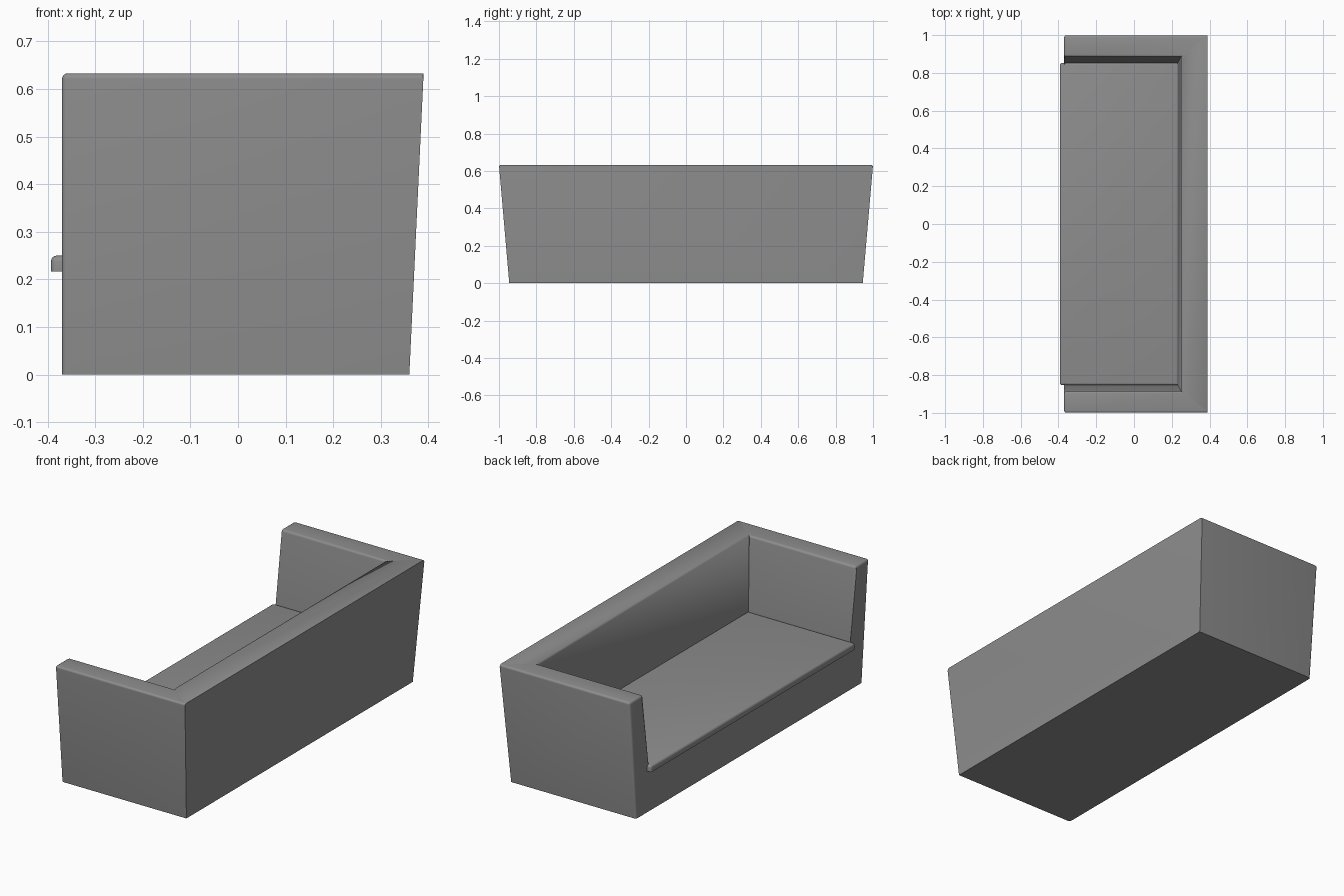
import bpy
import bmesh

if "Cube" in bpy.data.objects:
    bpy.data.objects.remove(bpy.data.objects["Cube"], do_unlink=True)

# Single upholstery colour
grey = bpy.data.materials.new("grey_upholstery")
grey.use_nodes = True
colour = (0.27, 0.27, 0.27, 1)
grey.diffuse_color = colour
grey.node_tree.nodes["Principled BSDF"].inputs["Base Color"].default_value = colour

HEIGHT, SEAT, FRONT = 0.633, 0.217, -0.37


def finish(bm, name, angle):
    bmesh.ops.recalc_face_normals(bm, faces=bm.faces)
    mesh = bpy.data.meshes.new(name)
    bm.to_mesh(mesh)
    bm.free()
    obj = bpy.data.objects.new(name, mesh)
    bpy.context.collection.objects.link(obj)
    mesh.materials.append(grey)
    bpy.ops.object.select_all(action="DESELECT")
    obj.select_set(True)
    bpy.context.view_layer.objects.active = obj
    bpy.ops.object.shade_smooth_by_angle(angle=angle)
    return obj


def section(bm, z, back, half):
    """Four plan corners on the flared walls at height z: front right round to front left."""
    t = z / HEIGHT
    x, y = back + 0.03 * t, half + 0.055 * t
    corners = [(FRONT, -y), (x, -y), (x, y), (FRONT, y)]
    return [bm.verts.new((px, py, z)) for px, py in corners]


# Sofa frame: flared back and arms around a sunken seat deck
bm = bmesh.new()
base = section(bm, 0, 0.36, 0.945)
rim = section(bm, HEIGHT, 0.36, 0.945)
inner = section(bm, HEIGHT, 0.22, 0.831)
deck = section(bm, SEAT, 0.22, 0.831)
for low, high in ((base, rim), (rim, inner), (inner, deck)):
    for i in range(3):
        bm.faces.new((low[i], low[i + 1], high[i + 1], high[i]))
bm.faces.new(base)
bm.faces.new(deck)
bm.faces.new((base[0], rim[0], inner[0], deck[0], deck[3], inner[3], rim[3], base[3]))

# Round the arm tops and arm fronts, leaving the back edges crisp
soft = [bm.edges.get(pair) for ring in (rim, inner)
        for pair in ((ring[0], ring[1]), (ring[2], ring[3]))]
for i in (0, 3):
    soft += [bm.edges.get(pair) for pair in
             ((base[i], rim[i]), (rim[i], inner[i]), (inner[i], deck[i]))]
bmesh.ops.bevel(bm, geom=soft, offset=0.012, segments=4, profile=0.5,
                affect="EDGES", clamp_overlap=True)
finish(bm, "sofa_frame", 0.6)

# Thin seat cushion overhanging the front, rounded on top
bm = bmesh.new()
bmesh.ops.create_cube(bm, size=1)
for v in bm.verts:
    v.co.x = -0.393 if v.co.x < 0 else 0.236
    v.co.y *= 1.706
    v.co.z = SEAT if v.co.z < 0 else 0.25
top = [e for e in bm.edges if any(v.co.z > SEAT + 0.01 for v in e.verts)
       and (all(v.co.z > SEAT + 0.01 for v in e.verts) or e.verts[0].co.x < 0)]
bmesh.ops.bevel(bm, geom=top, offset=0.012, segments=4, profile=0.5,
                affect="EDGES", clamp_overlap=True)
finish(bm, "seat_cushion", 0.6)
